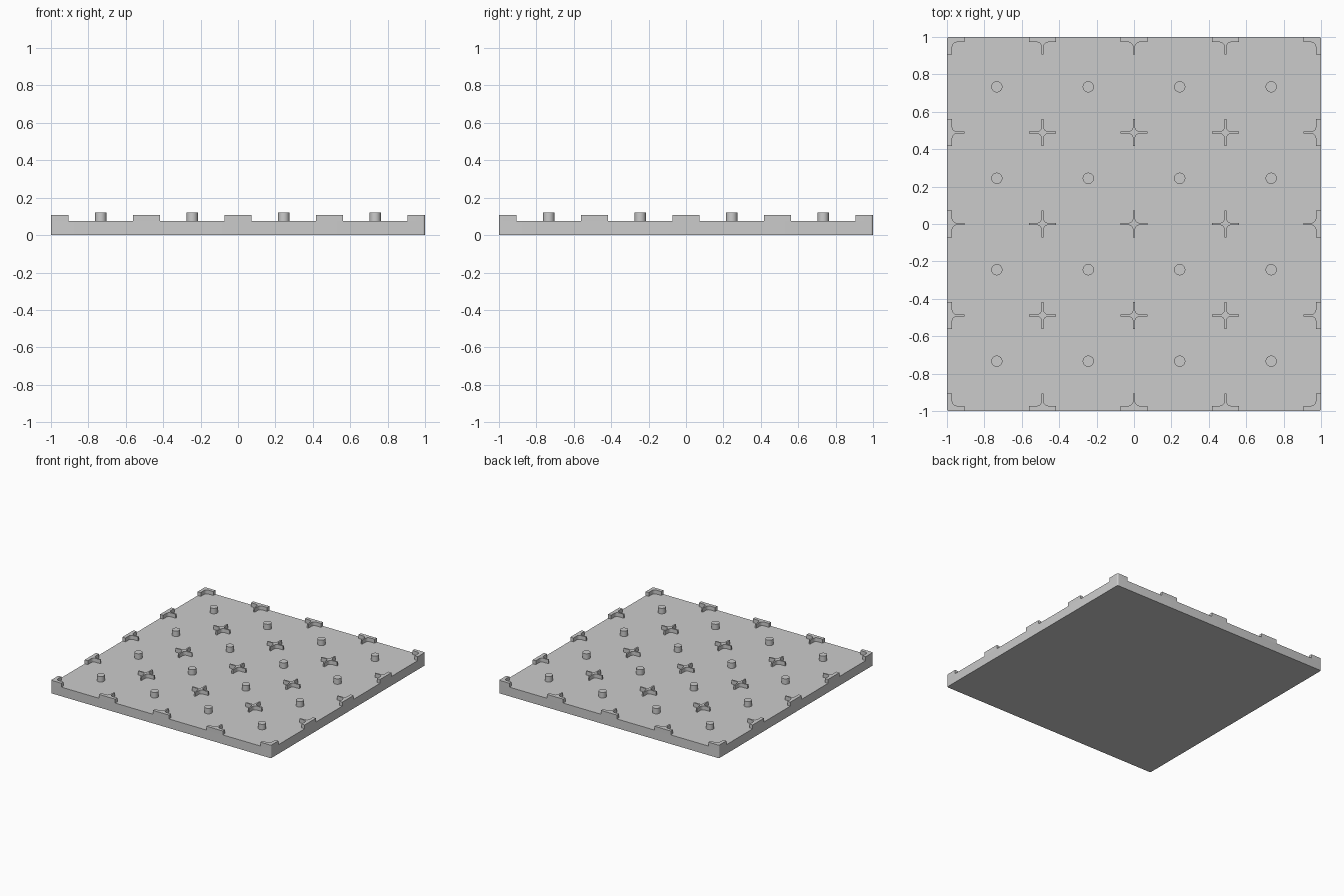
import bpy, bmesh
from math import sin, cos, pi

cube = bpy.data.objects.get("Cube")
if cube:
    bpy.data.objects.remove(cube)

PITCH = 0.489          # spacing of the cross ribs
EDGE = 1 - 2 * PITCH   # distance from outer rib centres to the plate edge
ARM, HALF, FILLET = 0.073, 0.006, 0.024
PLATE, RIB, PEG = 0.075, 0.107, 0.12
ROUND = 0.012

grey = bpy.data.materials.new("plain_grey")
grey.use_nodes = True
colour = (0.6, 0.6, 0.6, 1)
grey.diffuse_color = colour
grey.node_tree.nodes["Principled BSDF"].inputs["Base Color"].default_value = colour


def prism(name, outline, z0, z1):
    """Extrude a counter-clockwise outline from z0 to z1."""
    bm = bmesh.new()
    face = bm.faces.new([bm.verts.new((x, y, z0)) for x, y in outline])
    top = bmesh.ops.extrude_face_region(bm, geom=[face], use_keep_orig=True)["geom"]
    for v in top:
        if isinstance(v, bmesh.types.BMVert):
            v.co.z = z1
    bmesh.ops.recalc_face_normals(bm, faces=bm.faces)
    mesh = bpy.data.meshes.new(name)
    bm.to_mesh(mesh)
    bm.free()
    mesh.materials.append(grey)
    obj = bpy.data.objects.new(name, mesh)
    bpy.context.collection.objects.link(obj)
    obj.select_set(True)
    bpy.context.view_layer.objects.active = obj
    return obj


def arc(cx, cy, r, start, end, steps=6):
    angles = [start + (end - start) * i / steps for i in range(steps + 1)]
    return [(cx + r * cos(a), cy + r * sin(a)) for a in angles]


def quadrant(sx, sy, out_x, out_y):
    """One quarter of a cross outline; outward sides fill to the plate edge."""
    if out_x and out_y:
        c = EDGE - ROUND
        pts = arc(c, c, ROUND, 0, pi / 2)
    elif out_x:
        pts = [(EDGE, ARM)]
    elif out_y:
        pts = [(ARM, EDGE)]
    else:
        c = HALF + FILLET
        pts = [(ARM, HALF)] + arc(c, c, FILLET, 1.5 * pi, pi) + [(HALF, ARM)]
    pts = [(sx * x, sy * y) for x, y in pts]
    return pts if sx * sy > 0 else pts[::-1]


bpy.ops.object.select_all(action='DESELECT')

# Base plate with slightly rounded corners
c = 1 - ROUND
plate = []
for k, (sx, sy) in enumerate([(1, 1), (-1, 1), (-1, -1), (1, -1)]):
    plate += arc(sx * c, sy * c, ROUND, k * pi / 2, (k + 1) * pi / 2)
prism("base_plate", plate, 0, PLATE)

# Cross ribs, trimmed flush along the border
for i in range(-2, 3):
    for j in range(-2, 3):
        outline = []
        for sx, sy in [(1, 1), (-1, 1), (-1, -1), (1, -1)]:
            outline += quadrant(sx, sy, i == 2 * sx, j == 2 * sy)
        rib = prism("cross_rib", outline, PLATE, RIB)
        rib.location = (i * PITCH, j * PITCH, 0)

# Round pegs in the middle of each cell
for i in range(4):
    for j in range(4):
        peg = prism("peg", arc(0, 0, 0.03, 0, 2 * pi, 32)[:-1], PLATE, PEG)
        peg.location = ((i - 1.5) * PITCH, (j - 1.5) * PITCH, 0)

bpy.ops.object.shade_smooth_by_angle()
